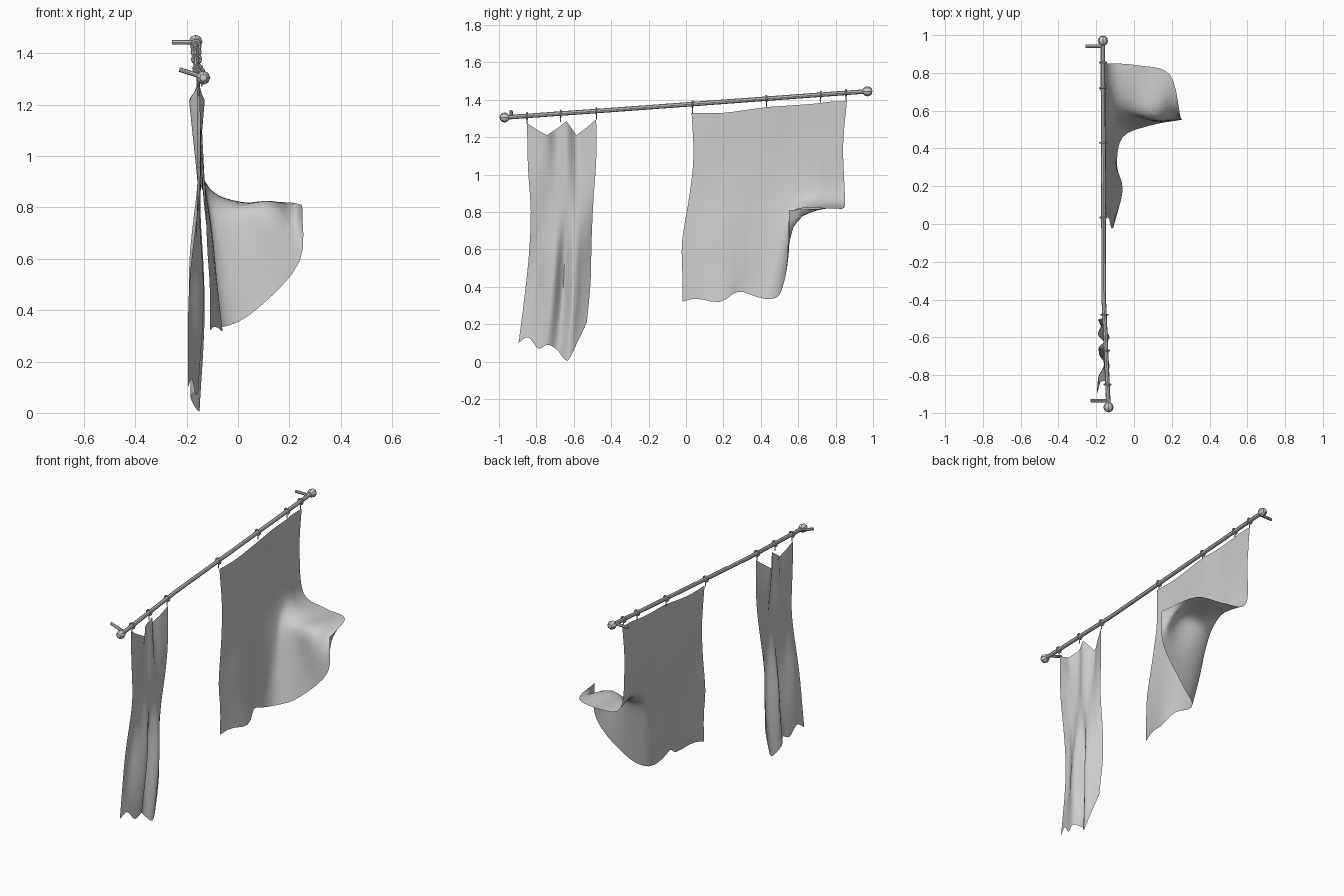
import bpy
import math
from mathutils import Vector

if "Cube" in bpy.data.objects:
    bpy.data.objects.remove(bpy.data.objects["Cube"], do_unlink=True)

# One plain grey for metal and fabric
grey = bpy.data.materials.new("plain grey")
grey.use_nodes = True
colour = (0.6, 0.6, 0.6, 1)
grey.diffuse_color = colour
grey.node_tree.nodes["Principled BSDF"].inputs["Base Color"].default_value = colour


def finish(obj, name, angle=40):
    obj.name = name
    obj.data.materials.clear()
    obj.data.materials.append(grey)
    bpy.ops.object.select_all(action="DESELECT")
    obj.select_set(True)
    bpy.context.view_layer.objects.active = obj
    bpy.ops.object.shade_smooth_by_angle(angle=math.radians(angle))
    return obj


def spline(points, t):
    """Smooth curve through evenly spaced points, t from 0 to 1."""
    last = len(points) - 1
    i = min(int(t * last), last - 1)
    f = t * last - i
    b, c = points[i], points[i + 1]
    a = points[i - 1] if i else b * 2 - c
    d = points[i + 2] if i + 2 <= last else c * 2 - b
    tangent_b, tangent_c = (c - a) / 2, (d - b) / 2
    s = f * f * (3 - 2 * f)
    return (b * (1 - s) + c * s + tangent_b * (f * (1 - f) ** 2)
            - tangent_c * (f * f * (1 - f)))


def cloth(name, surface, columns, rows):
    verts = [surface(i / columns, j / rows)
             for j in range(rows + 1) for i in range(columns + 1)]
    step = columns + 1
    faces = [(k, k + step, k + step + 1, k + 1)
             for j in range(rows) for k in range(j * step, j * step + columns)]
    mesh = bpy.data.meshes.new(name)
    mesh.from_pydata(verts, [], faces)
    obj = bpy.data.objects.new(name, mesh)
    bpy.context.collection.objects.link(obj)
    return finish(obj, name, 60)


def bar(name, start, end, radius, sides=8):
    start, end = Vector(start), Vector(end)
    span = end - start
    bpy.ops.mesh.primitive_cylinder_add(
        vertices=sides, radius=radius, depth=span.length,
        location=(start + end) / 2,
        rotation=span.to_track_quat("Z", "Y").to_euler())
    return finish(bpy.context.object, name)


# Curtain rod, slightly bent near its lower end
low, bend, high = (Vector(p) for p in
                   ((-.135, -.97, 1.305), (-.16, -.4, 1.345), (-.165, .97, 1.445)))


def rod_point(y):
    a, b = (low, bend) if y < bend.y else (bend, high)
    return a.lerp(b, (y - a.y) / (b.y - a.y))


bar("rod_lower", low, bend, .012)
bar("rod_upper", bend, high, .012)

# Knobs at both ends
for name, spot in (("front_knob", low), ("back_knob", high)):
    bpy.ops.mesh.primitive_uv_sphere_add(segments=8, ring_count=6, radius=.027,
                                         location=spot,
                                         rotation=(math.pi / 2, 0, 0))
    finish(bpy.context.object, name, 30)

# Wall pegs
for name, y, rise in (("front_peg", -.935, .03), ("back_peg", .94, 0)):
    p = rod_point(y)
    bar(name, p, p + Vector((-.092, 0, rise)), .009)

# Rings with short hooks down to the fabric
hang_heights = {-.85: 1.27, -.67: 1.28, -.48: 1.295,
                .035: 1.33, .43: 1.36, .72: 1.385, .855: 1.39}
for number, (y, bottom) in enumerate(hang_heights.items()):
    p = rod_point(y)
    bpy.ops.mesh.primitive_torus_add(major_radius=.017, minor_radius=.005,
                                     major_segments=10, minor_segments=5,
                                     location=p, rotation=(math.pi / 2, 0, 0))
    finish(bpy.context.object, f"ring_{number}")
    bar(f"hook_{number}", p, (p.x, y, bottom), .003, 5)

# Wide curtain: columns of (x, y, z) in hundredths, last ones lie folded outward
wide_columns = (
    ((-15, 3, 133), (-14, 4, 110), (-13, 2, 90), (-12, -2, 65), (-11, -2, 49), (-11, -2, 32)),
    ((-15, 20, 133), (-15, 20, 110), (-13, 20, 90), (-10, 19, 70), (-8, 19, 50), (-6, 18, 33)),
    ((-15, 43, 136), (-15, 42, 113), (-14, 40, 90), (-12, 37, 70), (-10, 34, 52), (-9, 31, 37)),
    ((-16, 57, 137), (-16, 57, 115), (-14, 56, 93), (-11, 53, 74), (-9, 49, 52), (-6, 46, 33)),
    ((-16, 70, 138), (-16, 70, 115), (-14, 69, 94), (-8, 59, 80), (1, 56, 67), (8, 52, 41)),
    ((-16, 78, 139), (-16, 78, 115), (-14, 77, 90), (0, 67, 82), (13, 57, 80), (24, 55, 59)),
    ((-16, 86, 139), (-16, 84, 115), (-14, 85, 87), (2, 84, 82), (19, 79, 82), (25, 55, 81)))
wide_columns = [[Vector(p) / 100 for p in column] for column in wide_columns]


def wide_surface(u, v):
    p = spline([spline(column, v) for column in wide_columns], u)
    # Small ripple along the hem of the hanging half
    p.z += .015 * math.sin(u * 28) * v ** 6 * max(0, 1 - u * 1.4)
    return p


cloth("wide_curtain", wide_surface, 24, 25)

# Narrow curtain: outlines blended across, with folds deepening downward
side_front = (-.85, -.845, -.83, -.84, -.865, -.895)
side_back = (-.48, -.48, -.495, -.505, -.51, -.53)
top_edge = (1.275, 1.24, 1.21, 1.245, 1.285, 1.21, 1.25, 1.295)
hem = (.1, .13, .07, .09, .06, .005, .1, .21)
fold_top = (-.15, -.14, -.13, -.16, -.15, -.19, -.17, -.15)
fold_mid = (-.15, -.15, -.16, -.155, -.145, -.15, -.155, -.155)
fold_low = (-.19, -.185, -.15, -.135, -.185, -.13, -.16, -.19)
fold_hem = (-.195, -.18, -.165, -.155, -.185, -.15, -.16, -.18)


def narrow_surface(u, v):
    y0, y1 = spline(side_front, v), spline(side_back, v)
    top = top_edge
    i = min(int(u * 7), 6)
    z0 = top[i] + (top[i + 1] - top[i]) * (u * 7 - i)
    z1 = spline(hem, u)
    x = spline([spline(f, u) for f in (fold_top, fold_mid, fold_low, fold_hem)], v)
    return Vector((x, y0 + (y1 - y0) * u, z0 + (z1 - z0) * v))


cloth("narrow_curtain", narrow_surface, 28, 20)
